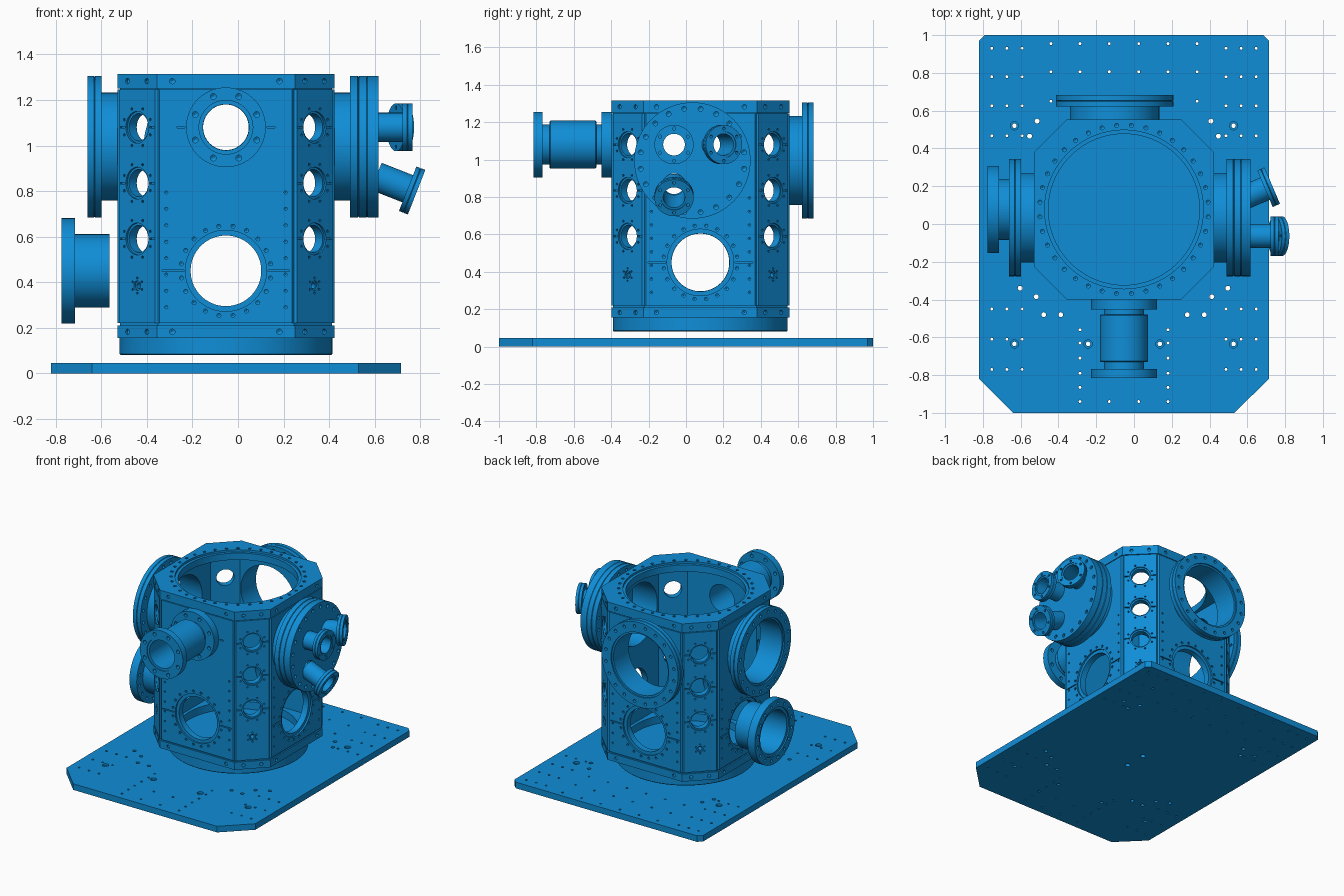
import bpy, bmesh
from math import sin, cos, pi, radians, sqrt
from mathutils import Matrix, Vector

if "Cube" in bpy.data.objects:
    bpy.data.objects.remove(bpy.data.objects["Cube"])

CX, CY = -0.053, 0.077          # chamber axis
H, F = 0.476, 0.303             # octagon half width, half length of a main face
DIAG = (H + F) / sqrt(2)        # distance to the corner faces
T = Matrix.Translation
UP = T((CX, CY, 0))
BLUE = bpy.data.materials.new("blue_metal")
BLUE.diffuse_color = (0.005, 0.27, 0.68, 1)
BLUE.use_nodes = True
BLUE.node_tree.nodes["Principled BSDF"].inputs["Base Color"].default_value = BLUE.diffuse_color


def frame(origin, d):
    """Local z along d, local y up."""
    z = Vector(d).normalized()
    x = Vector((0, 0, 1)).cross(z).normalized()
    m = Matrix((x, z.cross(x), z)).transposed().to_4x4()
    return T(origin) @ m


def lathe(bm, prof, m, n=64, ring=False):
    """Revolve (radius, height) points; a ring closes on itself, a solid gets caps."""
    rows = [[bm.verts.new(m @ Vector((r * cos(2 * pi * i / n), r * sin(2 * pi * i / n), h)))
             for i in range(n)] for r, h in prof]
    pairs = list(zip(rows, rows[1:]))
    if ring:
        pairs.append((rows[-1], rows[0]))
    else:
        bm.faces.new(rows[0][::-1])
        bm.faces.new(rows[-1])
    for a, b in pairs:
        for i in range(n):
            j = (i + 1) % n
            bm.faces.new((a[i], a[j], b[j], b[i]))


def cyl(bm, m, r, h0, h1, n=64):
    lathe(bm, [(r, h0), (r, h1)], m, n)


def drill(bm, m, r, h0, h1, n=12):
    """Bolt hole with a conical bottom."""
    lathe(bm, [(r * .1, h0 - r * .6), (r, h0), (r, h1)], m, n)


def prism(bm, pts, z0, z1, m):
    a = [bm.verts.new(m @ Vector((x, y, z0))) for x, y in pts]
    b = [bm.verts.new(m @ Vector((x, y, z1))) for x, y in pts]
    bm.faces.new(a[::-1])
    bm.faces.new(b)
    for i in range(len(pts)):
        j = (i + 1) % len(pts)
        bm.faces.new((a[i], a[j], b[j], b[i]))


def bolts(bm, m, R, count, r, h0, h1, n=8):
    for i in range(count):
        a = 2 * pi * (i + 0.5) / count
        drill(bm, m @ T((R * cos(a), R * sin(a), 0)), r, h0, h1, n)


def slots(bm, m, r0, r1):
    for s in (-1, 1):
        bmesh.ops.create_cube(bm, size=1, matrix=m @ T((s * (r0 + r1) / 2, 0, 0))
                              @ Matrix.Diagonal((r1 - r0, 0.007, 0.03, 1)))


def to_object(name, bm):
    bmesh.ops.recalc_face_normals(bm, faces=bm.faces)
    me = bpy.data.meshes.new(name)
    bm.to_mesh(me)
    bm.free()
    me.materials.append(BLUE)
    ob = bpy.data.objects.new(name, me)
    bpy.context.collection.objects.link(ob)
    return ob


def finish(name, bm, *cutters):
    ob = to_object(name, bm)
    bpy.ops.object.select_all(action='DESELECT')
    bpy.context.view_layer.objects.active = ob
    ob.select_set(True)
    for c in cutters:
        cut = to_object(name + "_cutter", c)
        cut.hide_render = True
        mod = ob.modifiers.new("cut", 'BOOLEAN')
        mod.operation, mod.solver, mod.object = 'DIFFERENCE', 'EXACT', cut
        bpy.ops.object.modifier_apply(modifier=mod.name)
        bpy.data.objects.remove(cut)
    bpy.ops.object.shade_smooth_by_angle(angle=radians(32))


def octa(t):
    h, f = H - t, F - 0.4142 * t
    return [(h, -f), (h, f), (f, h), (-f, h), (-h, f), (-h, -f), (-f, -h), (f, -h)]


def notched(d, depth):
    """Octagon with a small groove at each corner."""
    pts, inner, out = [Vector(p) for p in octa(0)], octa(depth), []
    for i, p in enumerate(pts):
        a, b = (pts[i - 1] - p).normalized(), (pts[(i + 1) % 8] - p).normalized()
        out += [tuple(p + a * d), inner[i], tuple(p + b * d)]
    return out


MAIN = [(0, -1), (1, 0), (0, 1), (-1, 0)]
CORNER = [(1, 1), (1, -1), (-1, 1), (-1, -1)]


def face(d, z, off=0.0):
    v = Vector((d[0], d[1], 0)).normalized()
    dist = DIAG if d[0] and d[1] else H
    return frame(Vector((CX, CY, z)) + v * dist, v) @ T((off, 0, 0))


# base plate
bm, cut = bmesh.new(), bmesh.new()
prism(bm, [(-.64, -1), (.53, -1), (.715, -.82), (.715, .97), (.685, 1), (-.79, 1), (-.82, .97), (-.82, -.82)],
      0, .045, Matrix())
small = [(x, y) for x in (.54, .62, .70) for y in (.93, .78, .626, .467, -.45, -.61, -.77)]
small += [(x, y) for x in (.078, .233, .387) for y in (.955, .806, .65)]
small += [(x, y) for x in (.078, .233) for y in (-.94, -.79)]
small += [(.233, y) for y in (-.865, -.71, -.63, -.56)]
medium = [(.46, .545), (.5, .465), (.465, -.385), (.55, -.34), (.425, -.48), (.335, -.48)]
for s in (-1, 1):
    for x, y in small:
        cyl(cut, T((CX + s * x, y, 0)), .008, -.02, .07, 8)
    for x, y in medium:
        cyl(cut, T((CX + s * x, y, 0)), .013, -.02, .07, 12)
    for x, y in ((.58, .52), (.58, -.635), (.19, -.635)):
        lathe(cut, [(.012, -.02), (.012, .03), (.022, .03), (.022, .07)], T((CX + s * x, y, 0)), 16)
for y in (.03, -.13):
    cyl(cut, T((CX, y, 0)), .018, -.02, .07, 16)
finish("base_plate", bm, cut)

# bottom cover disc
bm = bmesh.new()
lathe(bm, [(.462, .08), (.467, .085), (.467, .155)], UP, 96)
finish("bottom_cover", bm)

# top and bottom octagonal flanges with necks
for name, z0, z1, n0, n1 in (("bottom_flange", .155, .21, .21, .22), ("top_flange", 1.25, 1.315, 1.243, 1.25)):
    bm, hole, cut, neck, neck_hole = (bmesh.new() for _ in range(5))
    prism(bm, octa(0), z0, z1, UP)
    if name == "top_flange":
        lathe(hole, [(.40, z0 - .02), (.40, z1 - .015), (.42, z1 - .015), (.42, z1 + .02)], UP, 96)
        bolts(cut, UP, .447, 36, .011, z1 - .03, z1 + .02)
    else:
        cyl(hole, UP, .40, z0 - .02, z1 + .02, 96)
    for dirs, off in ((MAIN, .235), (CORNER, .06)):
        for d in dirs:
            for s in (-1, 1):
                drill(cut, face(d, (z0 + z1) / 2, s * off), .012, -.012, .02)
    finish(name, bm, hole, cut)
    prism(neck, octa(.01), n0, n1, UP)
    prism(neck_hole, octa(.055), n0 - .02, n1 + .02, UP)
    finish(name + "_neck", neck, neck_hole)

# chamber wall with all its openings
bm, hollow, cut = bmesh.new(), bmesh.new(), bmesh.new()
prism(bm, notched(.012, .01), .22, 1.245, UP)
prism(hollow, octa(.057), .15, 1.3, UP)
BIG_Z, SIDE_Y, BACK_X = .995, .034, -.103
for d in MAIN:
    m = face(d, .45)
    lathe(cut, [(.155, -.09), (.155, -.012), (.178, -.012), (.178, .02)], m)
    bolts(cut, m, .198, 20, .009, -.025, .02)
    slots(cut, m, .185, .28)
    for s in (-1, 1):
        for i in range(8):
            drill(cut, face(d, .29 + i * .072, s * .262), .007, -.02, .02, 8)
front = face((0, -1), 1.08)
cyl(cut, front, .1, -.09, .02)
slots(cut, front, .18, .215)
right = frame((CX + H, SIDE_Y, BIG_Z), (1, 0, 0))
left = frame((CX - H, SIDE_Y, BIG_Z), (-1, 0, 0))
back = frame((BACK_X, CY + H, BIG_Z), (0, 1, 0))
for m in (right, left, back):
    cyl(cut, m, .222, -.09, .02, 72)
for d in CORNER:
    for z in (1.08, .835, .59):
        m = face(d, z)
        lathe(cut, [(.06, -.09), (.06, -.01), (.07, -.01), (.07, .02)], m, 40)
        bolts(cut, m, .087, 8, .006, -.02, .02)
        slots(cut, m, .075, .108)
    m = face(d, .385)
    lathe(cut, [(.013, -.09), (.013, -.01), (.021, -.01), (.021, .02)], m, 20)
    bolts(cut, m, .033, 6, .005, -.02, .02)
finish("chamber_wall", bm, hollow, cut)


def port(name, m, prof, R, count, r, h0, h1, n=72):
    """Tube and flange in one revolved profile, with through bolt holes."""
    bm, cut = bmesh.new(), bmesh.new()
    lathe(bm, prof, m, n, ring=True)
    bolts(cut, m, R, count, r, h0, h1, 12)
    finish(name, bm, cut)


# large open ports on the left and the back
for name, m, h in (("left_upper_port", left, .07), ("back_upper_port", back, .068)):
    e = h + .062
    port(name, m, [(.222, 0), (.237, 0), (.237, h), (.311, h), (.311, h + .028), (.307, h + .031),
                   (.311, h + .034), (.311, e), (.235, e), (.235, e - .01), (.222, e - .01)],
         .28, 20, .011, h - .02, e + .02)

# right port with layered flange and closed lid
port("right_upper_port", right,
     [(.222, 0), (.237, 0), (.237, .068), (.311, .068), (.311, .102), (.306, .105), (.311, .108),
      (.311, .142), (.222, .142)], .28, 20, .011, .05, .16)
TIP = [("straight_port", (.765, -.064, 1.08), (1, 0, 0)),
       ("sideways_port", (.732, .203, 1.08), (.92, .39, 0)),
       ("downward_port", (.784, -.064, .795), (.93, 0, -.365))]
bm, bores, cut = bmesh.new(), bmesh.new(), bmesh.new()
lathe(bm, [(.308, .142), (.311, .146), (.311, .194)], right, 72)
for name, o, d in TIP:
    cyl(bores, frame(o, d), .061, -.27, -.03, 40)
bolts(cut, right, .28, 20, .013, .18, .21, 12)
finish("right_lid", bm, bores, cut)
for name, o, d in TIP:
    start = -.165 if name == "straight_port" else -.19
    port(name, frame(o, d), [(.058, start), (.064, start), (.064, -.042), (.105, -.042), (.105, -.023),
                             (.102, -.021), (.105, -.019), (.105, 0), (.07, 0), (.07, -.006), (.058, -.006)],
         .086, 6, .008, -.06, .02, 48)

# front nipple with two flanges and a wider sleeve
bm, cut = bmesh.new(), bmesh.new()
lathe(bm, [(.101, 0), (.175, 0), (.175, .054), (.107, .054), (.107, .08), (.123, .08), (.128, .086), (.128, .325),
           (.123, .331), (.107, .331), (.107, .368), (.175, .368), (.175, .416), (.118, .416), (.118, .409),
           (.101, .409)], front, 64, ring=True)
bolts(cut, front, .146, 8, .013, .35, .44, 12)
bolts(cut, front, .146, 8, .013, .03, .065, 12)
finish("front_nipple", bm, cut)

# lower left port, standing just off the wall
low = face((-1, 0), .45)
port("left_lower_port", low, [(.154, .036), (.161, .036), (.161, .187), (.231, .187), (.231, .246), (.175, .246),
                              (.175, .236), (.154, .236)], .2, 16, .011, .17, .27)
